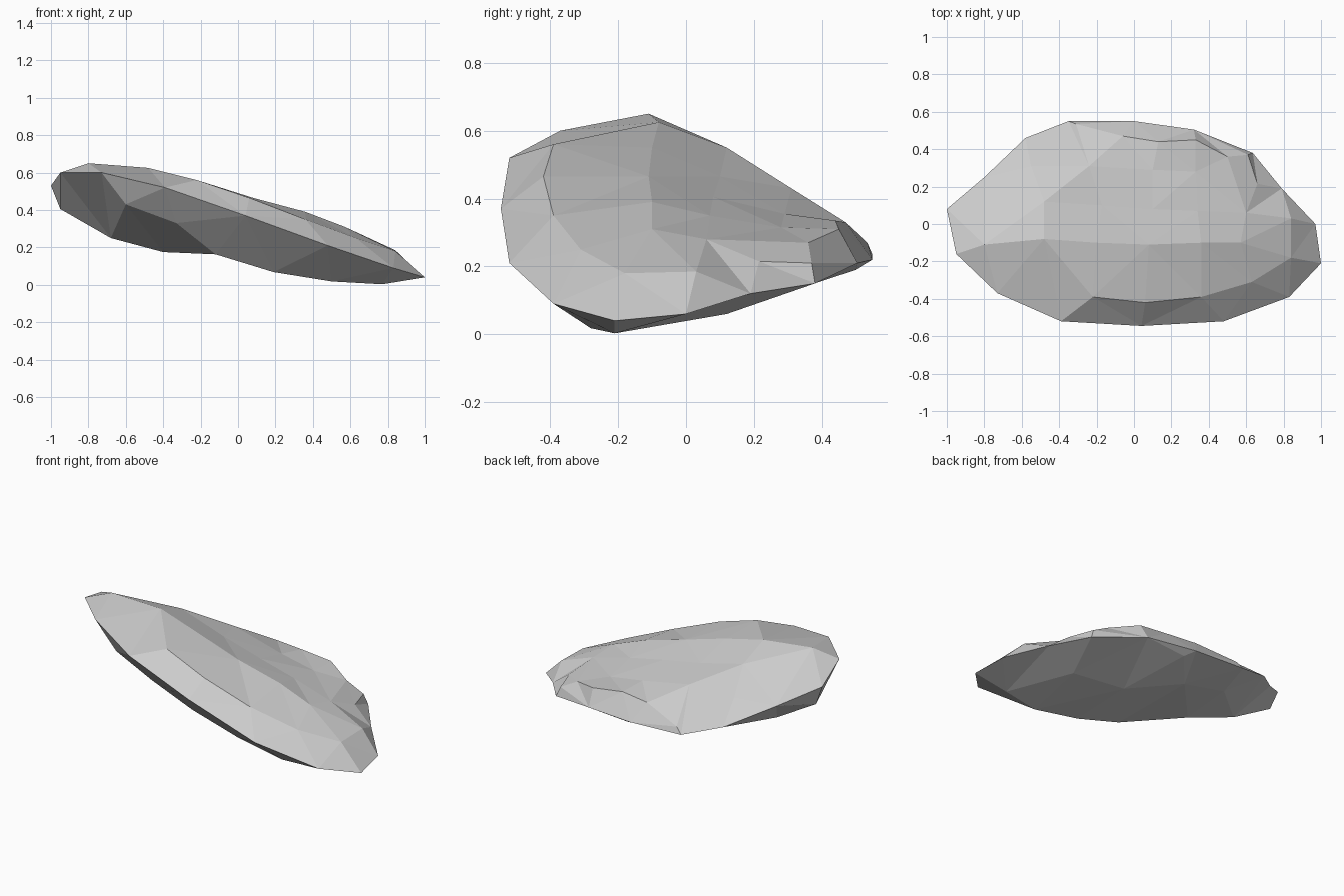
import bpy, bmesh
from math import radians
from mathutils import Vector
from mathutils.geometry import delaunay_2d_cdt

# Sharp outer rim, running round the stone
rim = [(-1, .08, .53), (-.95, -.16, .60), (-.73, -.37, .60), (-.39, -.52, .52),
       (.04, -.545, .37), (.48, -.52, .21), (.83, -.39, .09), (1, -.21, .04),
       (.97, 0, .06), (.79, .19, .12), (.635, .38, .15), (.32, .505, .21), (0, .55, .22),
       (-.35, .55, .235), (-.58, .46, .31), (-.80, .25, .42)]

# Upper shoulder and slightly dished back of the top
top = [(-.80, -.11, .65), (-.48, -.08, .625), (-.22, -.39, .56), (.06, -.42, .465),
       (.36, -.39, .35), (.63, -.31, .25), (.84, -.18, .18), (.84, .03, .185),
       (.61, .37, .21), (.50, .36, .27), (.33, .45, .31), (-.48, .12, .55),
       (-.20, -.10, .55), (.08, -.11, .465), (.36, -.10, .39), (.57, -.10, .31),
       (-.17, .10, .465), (.10, .08, .405), (.34, .07, .35), (.60, .06, .28),
       (.10, .29, .355), (.33, .28, .315), (-.24, .31, .43), (-.55, .31, .43),
       (.66, .215, .215), (-.31, .535, .27), (-.06, .47, .33), (.13, .44, .335)]

# Underside, deepest along the front
under = [(-.95, .07, .405), (-.68, .07, .25), (-.40, 0, .175), (-.40, .32, .205),
         (-.14, .28, .175), (.20, .15, .075), (.55, .12, .06), (.77, -.21, .003),
         (-.60, -.35, .43), (-.12, -.28, .163), (.19, -.27, .068), (.50, -.28, .018),
         (-.33, -.38, .33), (.05, .50, .19)]

bm = bmesh.new()
rim_verts = [bm.verts.new(p) for p in rim]


def cap(points, flip):
    """Faceted surface through the points, closed onto the rim."""
    verts = rim_verts + [bm.verts.new(p) for p in points]
    flat = [Vector(v.co[:2]) for v in verts]
    _, _, faces, origin, _, _ = delaunay_2d_cdt(
        flat, [], [list(range(len(rim)))], 1, 1e-5)
    for f in faces:
        loop = [verts[origin[i][0]] for i in f]
        bm.faces.new(loop[::-1] if flip else loop)


cap(top, False)
cap(under, True)
bmesh.ops.dissolve_limit(bm, angle_limit=radians(3), verts=bm.verts[:], edges=bm.edges[:])
bmesh.ops.recalc_face_normals(bm, faces=bm.faces[:])

mesh = bpy.data.meshes.new("flat_rock")
bm.to_mesh(mesh)
bm.free()
rock = bpy.data.objects.new("flat_rock", mesh)
bpy.context.collection.objects.link(rock)
